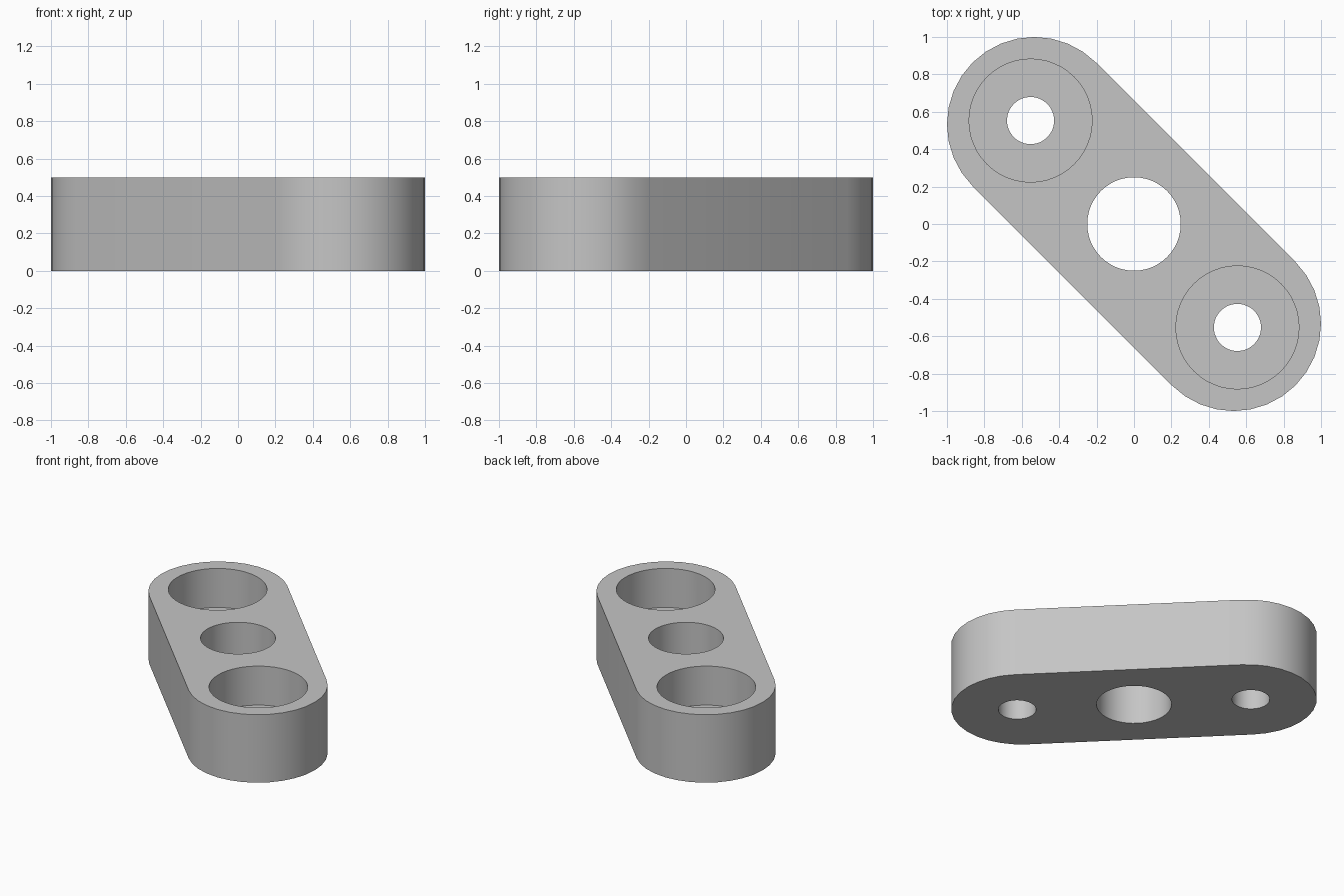
import bpy, bmesh, math

if "Cube" in bpy.data.objects:
    bpy.data.objects.remove(bpy.data.objects["Cube"])

HEIGHT = 0.5        # plate thickness
END_R = 0.467       # radius of the rounded ends
END_C = 0.533       # x/y offset of the rounded end centres
HOLE_C = 0.553      # x/y offset of the bolt holes
BORE_DEPTH = 0.287  # depth of the counterbores

grey = bpy.data.materials.new("light grey")
grey.diffuse_color = (0.56, 0.56, 0.56, 1)
grey.use_nodes = True
grey.node_tree.nodes["Principled BSDF"].inputs["Base Color"].default_value = grey.diffuse_color


def extrude_outline(name, points, z0, z1):
    """Closed prism from a flat outline."""
    bm = bmesh.new()
    face = bm.faces.new([bm.verts.new((x, y, z0)) for x, y in points])
    new = bmesh.ops.extrude_face_region(bm, geom=[face])["geom"]
    bmesh.ops.translate(bm, vec=(0, 0, z1 - z0),
                        verts=[v for v in new if isinstance(v, bmesh.types.BMVert)])
    bmesh.ops.recalc_face_normals(bm, faces=bm.faces)
    mesh = bpy.data.meshes.new(name)
    bm.to_mesh(mesh)
    bm.free()
    mesh.materials.append(grey)
    ob = bpy.data.objects.new(name, mesh)
    bpy.context.collection.objects.link(ob)
    return ob


def arc(cx, cy, r, start, sweep, n):
    return [(cx + r * math.cos(start + sweep * i / n),
             cy + r * math.sin(start + sweep * i / n)) for i in range(n + 1)]


# Diagonal plate with two half-round ends
q = math.pi / 4
outline = (arc(-END_C, END_C, END_R, q, math.pi, 16)
           + arc(END_C, -END_C, END_R, q + math.pi, math.pi, 16))
plate = extrude_outline("link_plate", outline, 0, HEIGHT)


def cut_hole(name, x, y, r, z0):
    points = arc(x, y, r, 0, 2 * math.pi, 48)[:-1]
    cutter = extrude_outline(name, points, z0, HEIGHT + 0.1)
    cutter.hide_render = True
    mod = plate.modifiers.new(name, 'BOOLEAN')
    mod.operation = 'DIFFERENCE'
    mod.solver = 'EXACT'
    mod.object = cutter
    return cutter


# Centre hole, then a bolt hole with counterbore at each end
cutters = [cut_hole("centre_hole", 0, 0, 0.25, -0.1)]
for s in (-1, 1):
    x, y = s * HOLE_C, -s * HOLE_C
    cutters.append(cut_hole("bolt_hole", x, y, 0.126, -0.1))
    cutters.append(cut_hole("counterbore", x, y, 0.329, HEIGHT - BORE_DEPTH))

# Apply the cuts and remove the cutters
bpy.context.view_layer.update()
evaluated = plate.evaluated_get(bpy.context.evaluated_depsgraph_get())
mesh = bpy.data.meshes.new_from_object(evaluated)
plate.modifiers.clear()
plate.data = mesh
for c in cutters:
    bpy.data.objects.remove(c)

# Smooth round walls, crisp rims
bpy.context.view_layer.objects.active = plate
plate.select_set(True)
bpy.ops.object.shade_smooth_by_angle(angle=math.radians(30))
